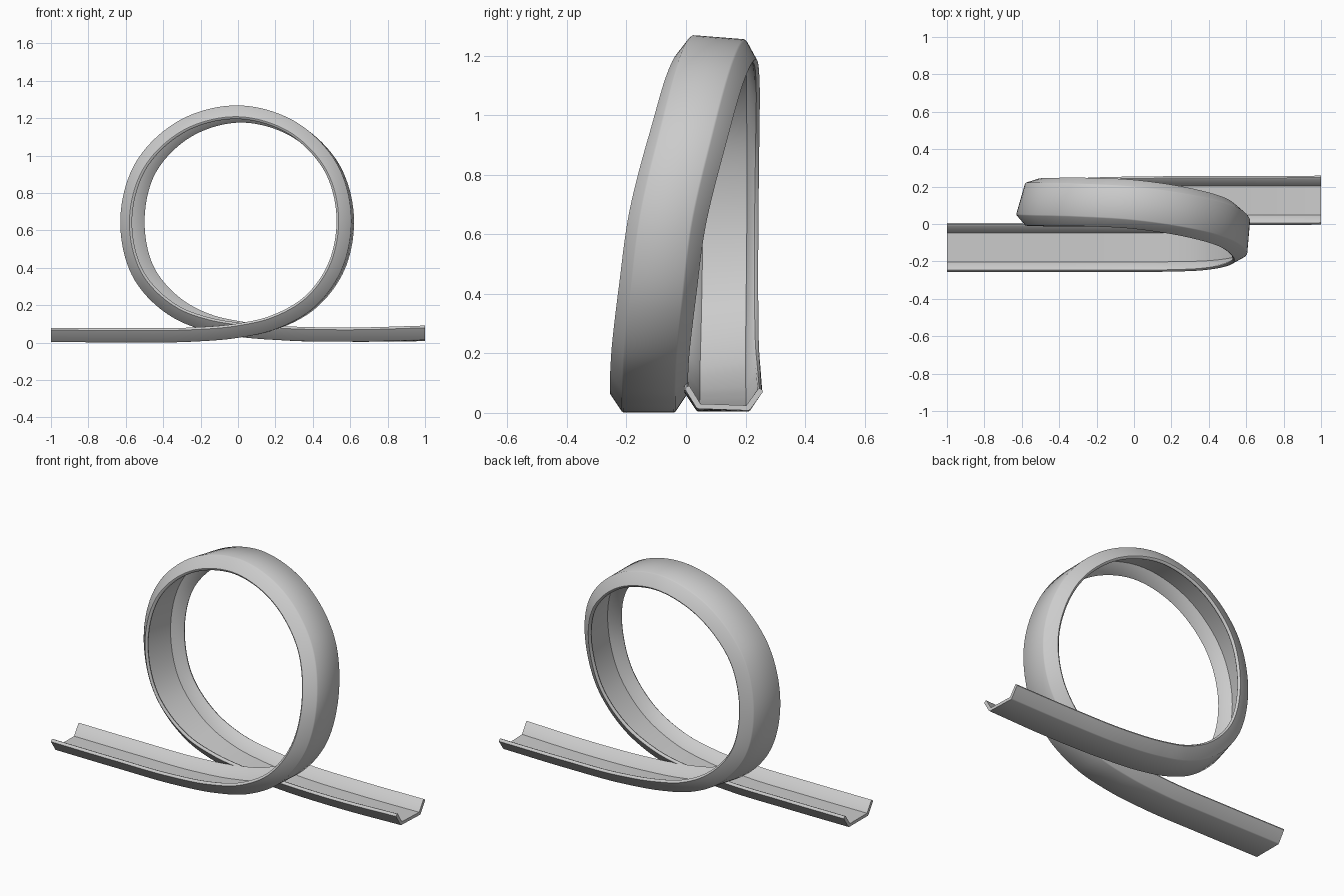
import bpy, bmesh
from math import radians, sin, cos
from mathutils import Vector

if "Cube" in bpy.data.objects:
    bpy.data.objects.remove(bpy.data.objects["Cube"])

# Track centre line (underside): x, y, z, bank in degrees
KEYS = [
    (-1.0, -.125, .003, 0), (-.6, -.125, .002, 0), (-.25, -.125, .005, 0),
    (0, -.125, .026, 0), (.2, -.125, .07, -1), (.41, -.12, .185, -3),
    (.555, -.102, .375, -5), (.613, -.07, .64, -5), (.535, .003, .955, -3),
    (.31, .065, 1.178, 1), (0, .11, 1.262, 4.5), (-.305, .128, 1.178, 9),
    (-.53, .133, .955, 13), (-.606, .135, .645, 16), (-.535, .131, .345, 14),
    (-.34, .126, .145, 9), (-.16, .125, .067, 4), (0, .125, .035, 2),
    (.25, .125, .012, 0), (.6, .125, .005, 0), (1.0, .125, .011, -2),
]
# Channel cross-section: (across, inward)
HALF = [(.085, 0), (.091, .004), (.131, .064), (.129, .07), (.121, .076), (.115, .074), (.077, .017)]
PROFILE = HALF + [(-a, b) for a, b in reversed(HALF)]
STEPS = 10


def sample(keys, steps):
    """Smooth interpolation through the keys, spaced by key distance."""
    k = [Vector(p) for p in keys]
    t = [0.0]
    for a, b in zip(k, k[1:]):
        t.append(t[-1] + (b.xyz - a.xyz).length)
    n = len(k)
    m = []
    for i in range(n):
        if i in (0, n - 1):
            j = max(i - 1, 0)
            m.append((k[j + 1] - k[j]) / (t[j + 1] - t[j]))
        else:
            h0, h1 = t[i] - t[i - 1], t[i + 1] - t[i]
            m.append(((k[i] - k[i - 1]) / h0 * h1 + (k[i + 1] - k[i]) / h1 * h0) / (h0 + h1))
    out = []
    for i in range(n - 1):
        h = t[i + 1] - t[i]
        for s in range(steps):
            u = s / steps
            out.append(k[i] * (2*u**3 - 3*u**2 + 1) + m[i] * h * (u**3 - 2*u**2 + u)
                       + k[i + 1] * (3*u**2 - 2*u**3) + m[i + 1] * h * (u**3 - u**2))
    return out + [k[-1]]


# Sweep the channel along the loop
pts = sample(KEYS, STEPS)
bm = bmesh.new()
rings = []
for i, p in enumerate(pts):
    T = (pts[min(i + 1, len(pts) - 1)].xyz - pts[max(i - 1, 0)].xyz).normalized()
    Y = Vector((0, 1, 0))
    B = (Y - T * Y.dot(T)).normalized()
    N = T.cross(B)
    a = radians(p.w)
    B, N = B * cos(a) + N * sin(a), N * cos(a) - B * sin(a)
    rings.append([bm.verts.new(p.xyz + B * u + N * v) for u, v in PROFILE])
c = len(PROFILE)
for r, q in zip(rings, rings[1:]):
    for j in range(c):
        bm.faces.new((r[j], r[(j + 1) % c], q[(j + 1) % c], q[j]))
# End caps
bm.faces.new(rings[0])
bm.faces.new(rings[-1])
bmesh.ops.recalc_face_normals(bm, faces=bm.faces)

mesh = bpy.data.meshes.new("loop_track")
bm.to_mesh(mesh)
bm.free()
track = bpy.data.objects.new("loop_track", mesh)
bpy.context.collection.objects.link(track)
bpy.context.view_layer.objects.active = track
track.select_set(True)
bpy.ops.object.shade_smooth_by_angle(angle=radians(40))
